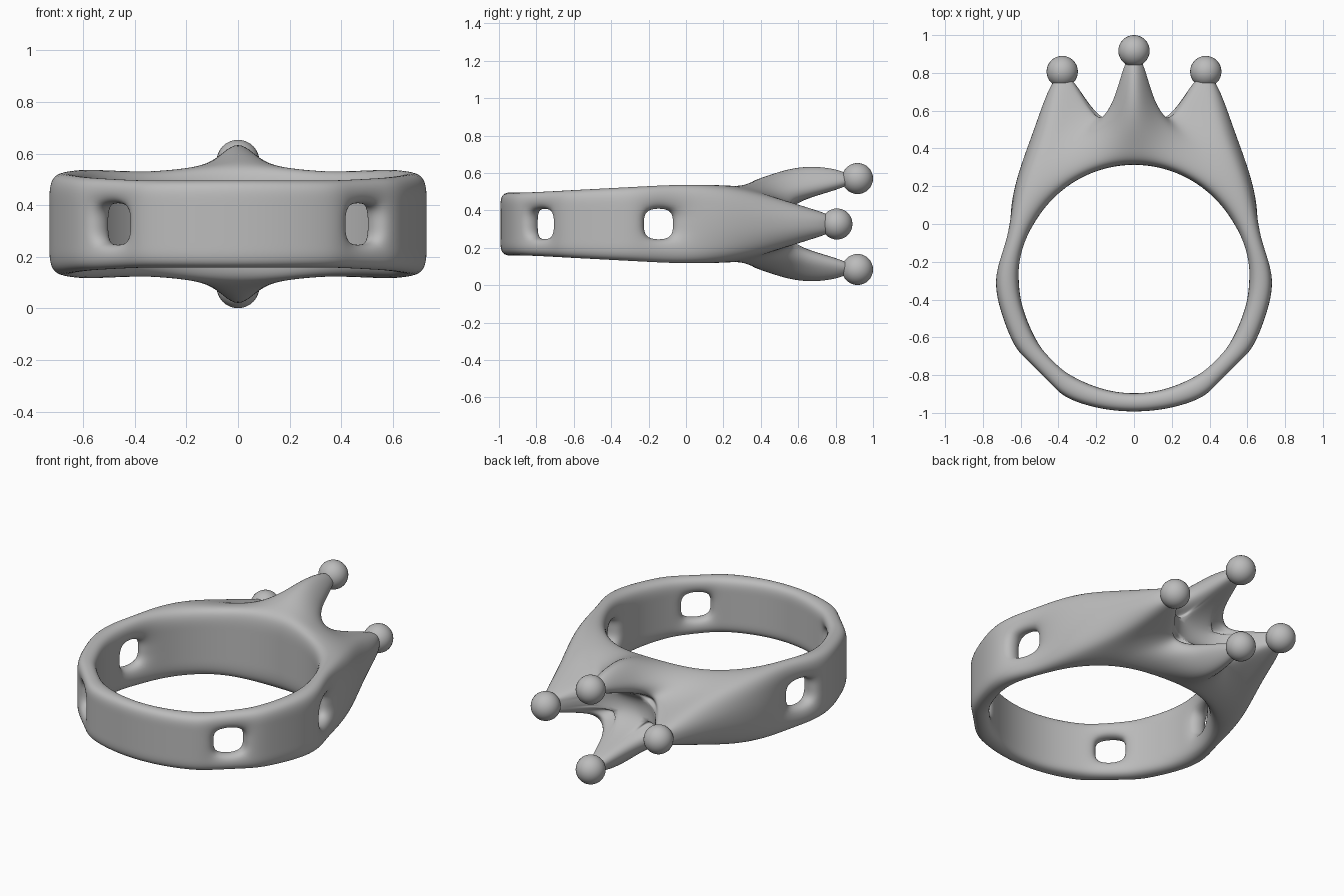
import bpy, bmesh, math
from mathutils import Vector

cube = bpy.data.objects.get("Cube")
if cube:
    bpy.data.objects.remove(cube)

MID_Z = 0.327      # height of the horizontal symmetry plane
RING_Y = -0.29     # centre of the finger opening
INNER_R = 0.613
HOLE_Z = 0.08

metal = bpy.data.materials.new("grey_metal")
metal.use_nodes = True
grey = (0.5, 0.5, 0.5, 1)
metal.diffuse_color = grey
metal.node_tree.nodes["Principled BSDF"].inputs["Base Color"].default_value = grey

bm = bmesh.new()


def vert(x, y, z):
    return bm.verts.new((x, y, z))


def face(*verts):
    bm.faces.new(verts)


def strip(first, second):
    """Quads between two rows of vertices."""
    for i in range(len(first) - 1):
        face(first[i], first[i + 1], second[i + 1], second[i])


def band_column(angle, radius):
    """Three vertices up the band wall, from the middle plane to the edge."""
    a = math.radians(angle)
    x, y = radius * math.cos(a), RING_Y + radius * math.sin(a)
    rise = min(max((RING_Y + INNER_R * math.sin(a) + 0.8) / 0.75, 0), 1)
    half = 0.172 + 0.045 * rise
    return [vert(x, y, z) for z in (0, HOLE_Z, half)]


# Band: a quarter of the ring, inner and outer walls
angles = [-90, -75, -60, -52, -38, -30, -15, -4, 6, 19, 36, 54, 72, 90]
outer_radii = [0.708, 0.715, 0.732, 0.712, 0.712, 0.732, 0.727, 0.738, 0.73, 0.705]
hole_columns = (3, 8)
inner = [band_column(a, INNER_R) for a in angles]
outer = [band_column(a, r) for a, r in zip(angles, outer_radii)]
last = len(outer) - 1

# Flanks of the crown continue the outer wall up to the side tips
flank = [vert(0.645, 0.2, 0), vert(0.64, 0.2, 0.1), vert(0.615, 0.2, 0.215)]
shoulder = [vert(0.53, 0.5, 0), vert(0.52, 0.5, 0.07), vert(0.46, 0.5, 0.145)]

# Rim of the crown, from the side tip through the valley to the upper tip
rim = [vert(*p) for p in (
    (0.43, 0.8, 0), (0.425, 0.8, 0.03), (0.39, 0.8, 0.05), (0.275, 0.63, 0.085),
    (0.18, 0.54, 0.12), (0.12, 0.66, 0.2), (0.05, 0.9, 0.25), (0, 0.9, 0.29))]
# Inside of the spikes, then the floor of the cup
lip = [vert(*p) for p in (
    (0.33, 0.8, 0), (0.335, 0.8, 0.02), (0.35, 0.8, 0.035), (0.24, 0.61, 0.07),
    (0.16, 0.535, 0.09), (0.09, 0.63, 0.14), (0.03, 0.9, 0.205), (0, 0.9, 0.195))]
floor = [vert(*p) for p in (
    (0.2, 0.55, 0), (0.2, 0.55, 0.03), (0.19, 0.55, 0.05), (0.16, 0.52, 0.06),
    (0.12, 0.5, 0.07), (0.08, 0.52, 0.09), (0.05, 0.56, 0.12), (0, 0.57, 0.13))]
floor_centre = vert(0, 0.47, 0)
side_0, side_1, side_tip, side_slope, valley, upper_slope, tip_edge, tip = rim

# Upper surface of the crown between the finger opening and the rim
saddle = vert(0.36, 0.38, 0.19)
ridge_foot = vert(0.17, 0.38, 0.225)
ridge_base = vert(0, 0.41, 0.255)
ridge_top = vert(0, 0.62, 0.39)
side_web = vert(0.38, 0.52, 0.12)

# Walls, leaving the openings out
outer_all = outer + [flank, shoulder, rim[:3]]
for wall in (inner, outer_all):
    for c in range(len(wall) - 1):
        for row in (0, 1):
            if row == 0 and c in hole_columns:
                continue
            face(wall[c][row], wall[c + 1][row], wall[c + 1][row + 1], wall[c][row + 1])

# Reveals of the openings
for c in hole_columns:
    path = ((c, 0), (c, 1), (c + 1, 1), (c + 1, 0))
    strip([inner[i][j] for i, j in path], [outer[i][j] for i, j in path])

# Edge of the band, running on into the crown
edge_in = [col[2] for col in inner]
edge_out = [col[2] for col in outer] + [flank[2], saddle, ridge_foot, ridge_base]
strip(edge_in, edge_out)
face(flank[2], shoulder[2], side_web, saddle)
face(shoulder[2], side_tip, side_slope, side_web)
face(side_web, side_slope, valley, saddle)
face(saddle, valley, upper_slope, ridge_foot)
face(ridge_foot, upper_slope, ridge_top, ridge_base)
face(upper_slope, tip_edge, tip, ridge_top)

# Cup of the crown
strip(rim, lip)
strip(lip, floor)
face(*floor, floor_centre)

# Mirror the quarter left to right and top to bottom
for axis in (0, 2):
    geom = bm.verts[:] + bm.edges[:] + bm.faces[:]
    copy = bmesh.ops.duplicate(bm, geom=geom)["geom"]
    for v in copy:
        if isinstance(v, bmesh.types.BMVert):
            v.co[axis] = -v.co[axis]
    bmesh.ops.remove_doubles(bm, verts=bm.verts[:], dist=0.0005)
bmesh.ops.recalc_face_normals(bm, faces=bm.faces[:])

mesh = bpy.data.meshes.new("crown_ring")
bm.to_mesh(mesh)
bm.free()
mesh.materials.append(metal)
for poly in mesh.polygons:
    poly.use_smooth = True
ring = bpy.data.objects.new("crown_ring", mesh)
ring.location.z = MID_Z
bpy.context.collection.objects.link(ring)
subsurf = ring.modifiers.new("smooth_surface", "SUBSURF")
subsurf.levels = subsurf.render_levels = 3

# Balls on the four tips
balls = {
    "left_ball": (0.38, 0.807, 0), "right_ball": (-0.38, 0.807, 0),
    "upper_ball": (0, 0.917, 0.243), "lower_ball": (0, 0.917, -0.243),
}
for name, place in balls.items():
    bpy.ops.mesh.primitive_uv_sphere_add(
        segments=32, ring_count=16, radius=0.083,
        location=Vector(place) + Vector((0, 0, MID_Z)))
    ball = bpy.context.object
    ball.name = name
    ball.data.materials.append(metal)
    bpy.ops.object.shade_smooth()
